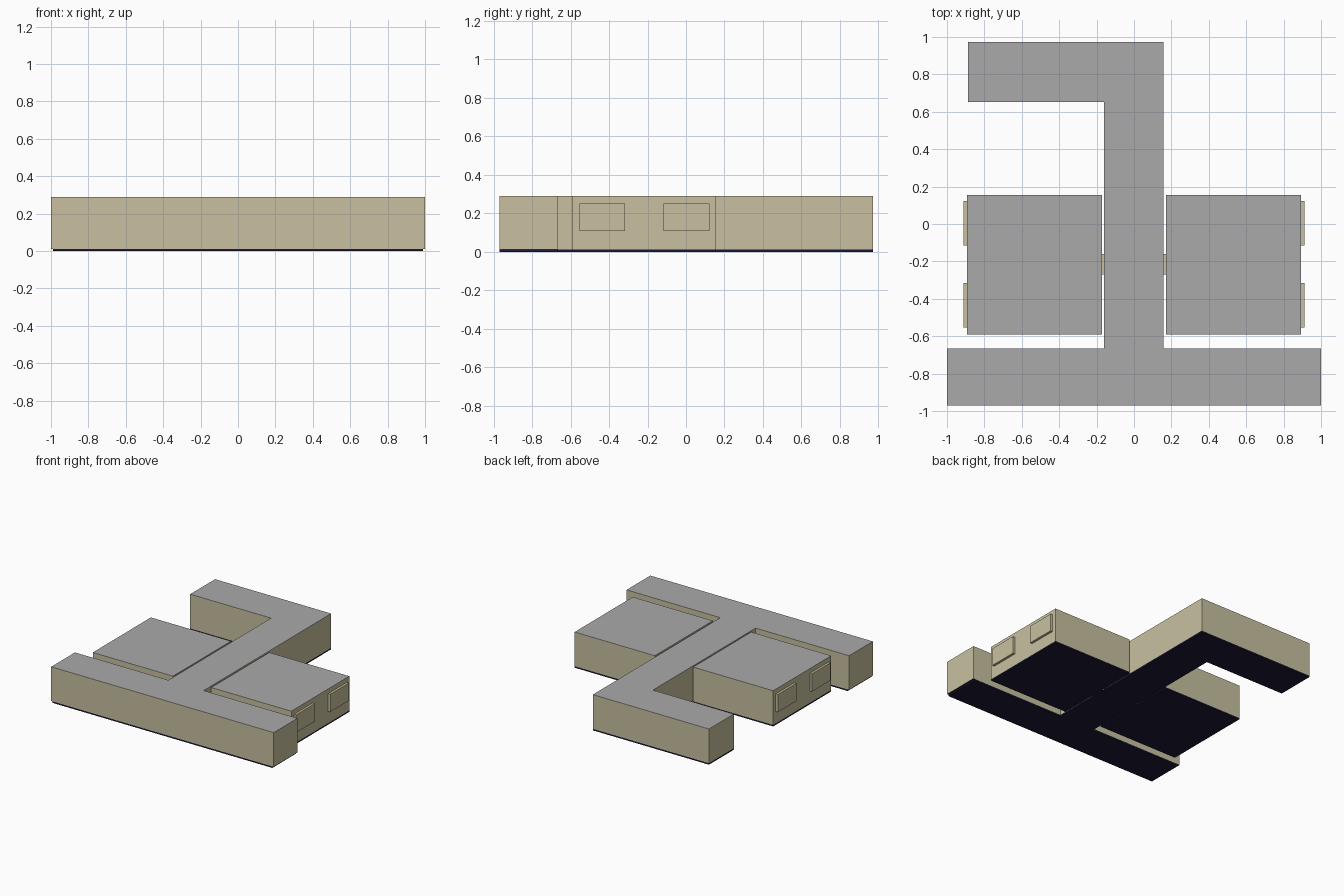
import bpy, bmesh

if "Cube" in bpy.data.objects:
    bpy.data.objects.remove(bpy.data.objects["Cube"])


def material(name, rgb):
    m = bpy.data.materials.new(name)
    m.diffuse_color = (*rgb, 1)
    m.use_nodes = True
    m.node_tree.nodes["Principled BSDF"].inputs["Base Color"].default_value = m.diffuse_color
    return m


WALL = material("wall_beige", (0.58, 0.53, 0.35))
ROOF = material("roof_grey", (0.4, 0.4, 0.4))
FLOOR = material("floor_dark", (0.012, 0.010, 0.035))


def prism(name, outline, z0, z1, side, top, bottom):
    """Extrude a counter-clockwise outline; colour faces by direction."""
    bm = bmesh.new()
    base = bm.faces.new([bm.verts.new((x, y, z0)) for x, y in outline])
    new = bmesh.ops.extrude_face_region(bm, geom=[base], use_keep_orig=True)["geom"]
    bmesh.ops.translate(bm, vec=(0, 0, z1 - z0),
                        verts=[g for g in new if isinstance(g, bmesh.types.BMVert)])
    bmesh.ops.recalc_face_normals(bm, faces=bm.faces)
    for f in bm.faces:
        f.material_index = 1 if f.normal.z > 0.5 else 2 if f.normal.z < -0.5 else 0
    me = bpy.data.meshes.new(name)
    for m in (side, top, bottom):
        me.materials.append(m)
    bm.to_mesh(me)
    bm.free()
    ob = bpy.data.objects.new(name, me)
    bpy.context.collection.objects.link(ob)
    return ob


def rect(x0, x1, y0, y1):
    x0, x1 = sorted((x0, x1))
    return [(x0, y0), (x1, y0), (x1, y1), (x0, y1)]


def main_outline(end):
    return [(-end, -0.97), (end, -0.97), (end, -0.665), (0.157, -0.665),
            (0.157, 0.972), (-0.887, 0.972), (-0.887, 0.653), (-0.16, 0.653),
            (-0.16, -0.665), (-end, -0.665)]


H, BASE = 0.29, 0.012

# Main building: front wing, corridor and rear wing over a thin floor
prism("main_building", main_outline(1.0), BASE, H, WALL, ROOF, FLOOR)
prism("main_floor", main_outline(0.988), 0, BASE, FLOOR, FLOOR, FLOOR)

for side, s in (("left", -1), ("right", 1)):
    # Side halls
    hall = rect(s * 0.172, s * 0.892, -0.59, 0.155)
    prism(side + "_hall", hall, BASE, H, WALL, ROOF, FLOOR)
    prism(side + "_hall_floor", hall, 0, BASE, FLOOR, FLOOR, FLOOR)
    # Doorway linking hall and corridor
    prism(side + "_doorway", rect(s * 0.15, s * 0.18, -0.27, -0.16),
          0, 0.2, WALL, WALL, FLOOR)
    # Raised window panels on the outer wall
    for i, y in enumerate((-0.435, 0.003)):
        prism(f"{side}_window_{i + 1}", rect(s * 0.89, s * 0.911, y - 0.119, y + 0.119),
              0.108, 0.252, WALL, WALL, WALL)
